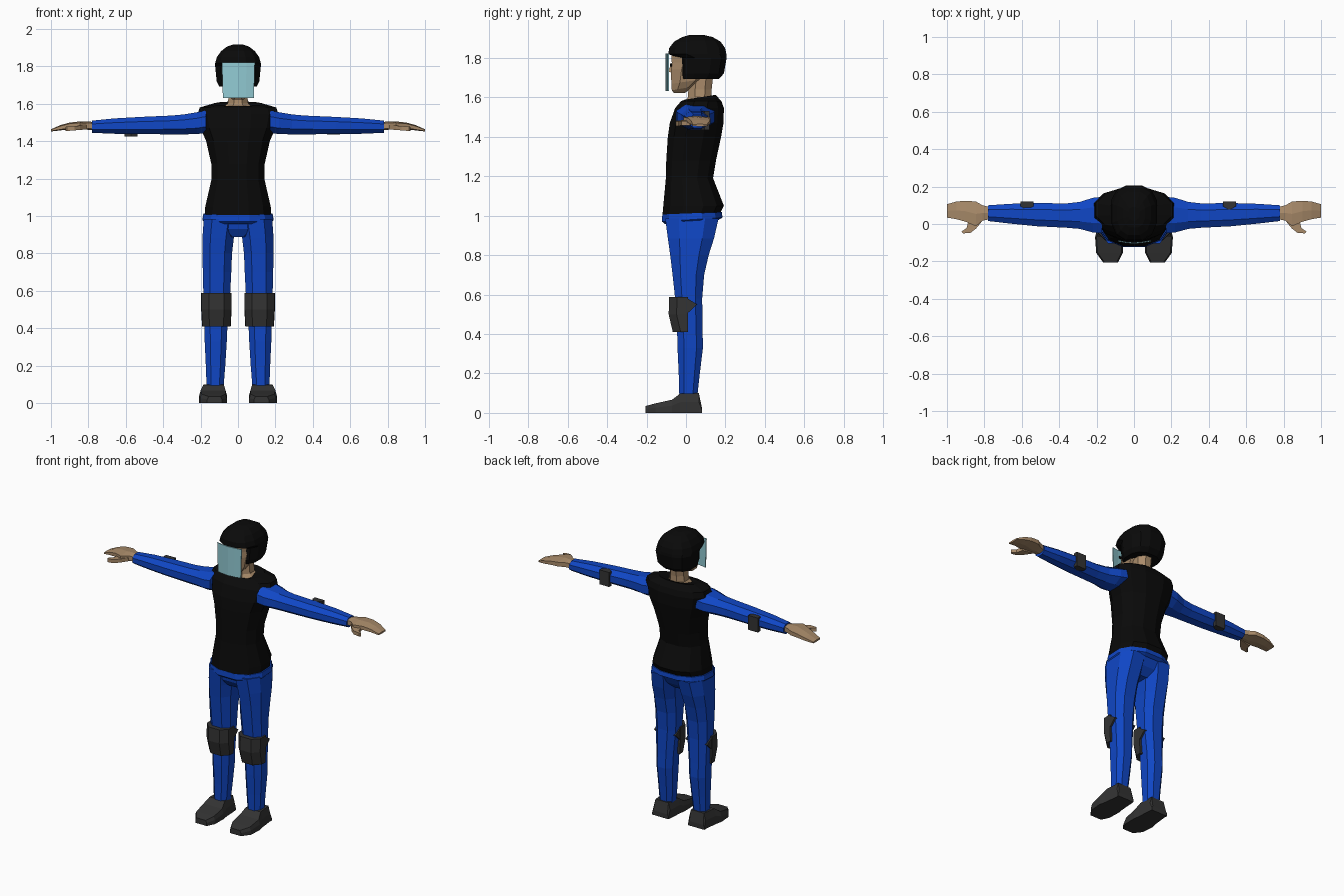
import bpy, bmesh, math
from mathutils import Vector


def material(name, rgb):
    m = bpy.data.materials.new(name)
    m.diffuse_color = (*rgb, 1)
    return m


BLACK = material("black cloth", (0.003, 0.003, 0.003))
BLUE = material("blue cloth", (0.005, 0.062, 0.56))
SKIN = material("skin", (0.40, 0.26, 0.145))
GREY = material("dark grey rubber", (0.033, 0.033, 0.033))
GLASS = material("pale visor", (0.29, 0.60, 0.66))


def finish(name, bm, mat, mirror=False):
    bmesh.ops.recalc_face_normals(bm, faces=bm.faces)
    me = bpy.data.meshes.new(name)
    bm.to_mesh(me)
    bm.free()
    ob = bpy.data.objects.new(name, me)
    bpy.context.collection.objects.link(ob)
    me.materials.append(mat)
    if mirror:
        ob.modifiers.new("mirror", 'MIRROR').use_mirror_merge = False
    return ob


def loft(name, mat, rings, n=8, power=1.0, axis='z', tilt=None, mirror=False):
    """Skin rings of (position, a0, a1, b0, b1); a,b = x,y for axis z and y,z for axis x."""
    bm = bmesh.new()
    grow = 1 / math.cos(math.pi / n)
    loops = []
    for k, (p, a0, a1, b0, b1) in enumerate(rings):
        loop = []
        for i in range(n):
            t = 2 * math.pi * (i + 0.5) / n
            c, s = [math.copysign(min(1, abs(v * grow)) ** power, v) for v in (math.cos(t), math.sin(t))]
            a = (a0 + a1) / 2 + c * (a1 - a0) / 2
            b = (b0 + b1) / 2 + s * (b1 - b0) / 2
            lift = tilt.get(k, 0) * s if tilt else 0
            loop.append(bm.verts.new((a, b, p + lift) if axis == 'z' else (p, a, b)))
        loops.append(loop)
    for r, q in zip(loops, loops[1:]):
        for i in range(n):
            j = (i + 1) % n
            bm.faces.new((r[i], r[j], q[j], q[i]))
    bm.faces.new(loops[0])
    bm.faces.new(loops[-1])
    return finish(name, bm, mat, mirror)


def prism(name, mat, outline, lo, hi, place, mirror=False):
    """Extrude a 2D outline from lo to hi; place maps (u, v, w) to a point."""
    bm = bmesh.new()
    ends = [[bm.verts.new(place(u, v, w)) for u, v in outline] for w in (lo, hi)]
    n = len(outline)
    for i in range(n):
        j = (i + 1) % n
        bm.faces.new((ends[0][i], ends[0][j], ends[1][j], ends[1][i]))
    bm.faces.new(ends[0])
    bm.faces.new(ends[1])
    return finish(name, bm, mat, mirror)


# Shirt with flared hem, narrow waist and broad shoulders
loft("shirt", BLACK, [
    (1.005, -.178, .178, -.12, .175), (1.05, -.175, .175, -.115, .192),
    (1.19, -.143, .143, -.102, .137), (1.28, -.143, .143, -.10, .152),
    (1.40, -.17, .17, -.092, .178), (1.47, -.20, .20, -.082, .19),
    (1.545, -.215, .215, -.055, .192), (1.58, -.205, .205, -.025, .18),
    (1.60, -.125, .125, -.005, .15), (1.59, -.07, .07, .005, .13)],
    n=12, power=.85, tilt={0: .012, 8: .012, 9: .015})

# Trousers: waistband, seat and legs
loft("waistband", BLUE, [
    (.968, -.178, .178, -.108, .165), (.98, -.19, .19, -.122, .185),
    (1.012, -.185, .185, -.12, .182)], n=12, power=.85, tilt={0: .01, 1: .01, 2: .006})
loft("trouser_seat", BLUE, [
    (.887, -.06, .06, -.06, .09), (.93, -.13, .13, -.09, .135),
    (.985, -.175, .175, -.10, .165)], power=.8)
loft("trouser_leg", BLUE, [
    (.09, .077, .168, -.034, .058), (.20, .068, .172, -.037, .07),
    (.33, .06, .178, -.043, .086), (.42, .056, .18, -.045, .084),
    (.58, .042, .185, -.055, .082), (.70, .036, .188, -.068, .092),
    (.80, .032, .190, -.08, .115), (.885, .022, .190, -.092, .142),
    (.985, .006, .183, -.105, .165)], power=.8, mirror=True)

# Shoes with a low tapered toe
bm = bmesh.new()
rows = []
for y, x0, x1, z in [(-.205, .085, .165, .035), (-.155, .06, .202, .048), (-.07, .058, .208, .067),
                     (-.03, .064, .198, .098), (.065, .07, .188, .10), (.08, .072, .19, .0)]:
    inset = .008 if z < .09 else .012
    h = max(z, .03)
    rows.append([bm.verts.new(p) for p in ((x0, y, 0), (x1, y, 0), (x1, y, h * .55),
                 (x1 - inset, y, h), (x0 + inset, y, h), (x0, y, h * .55))])
for r, q in zip(rows, rows[1:]):
    for i in range(6):
        bm.faces.new((r[i], r[(i + 1) % 6], q[(i + 1) % 6], q[i]))
bm.faces.new(rows[0])
bm.faces.new(rows[-1])
finish("shoe", bm, GREY, True)

# Knee pads: angular front shell plus pointed side tabs
pad = [(.034, .01), (.036, -.045), (.075, -.085), (.155, -.085), (.195, -.045), (.197, .01)]
bm = bmesh.new()
levels = []
for z, s, dy in [(.41, .94, .018), (.50, 1.0, -.003), (.588, 1.0, .0)]:
    levels.append([bm.verts.new((.116 + (x - .116) * s, y + dy if y < 0 else y, z)) for x, y in pad])
for r, q in zip(levels, levels[1:]):
    for i in range(6):
        bm.faces.new((r[i], r[(i + 1) % 6], q[(i + 1) % 6], q[i]))
bm.faces.new(levels[0])
bm.faces.new(levels[-1])
finish("knee_pad", bm, GREY, True)
for side, lo, hi in (("inner", .036, .056), ("outer", .172, .194)):
    prism(side + "_knee_tab", GREY, [(0, .585), (.056, .55), (.02, .515), (0, .50)], lo, hi,
          lambda u, v, w: (w, u, v), True)

# Sleeves
loft("sleeve", BLUE, [
    (.17, -.05, .145, 1.445, 1.565), (.22, -.045, .14, 1.438, 1.555),
    (.29, -.026, .118, 1.437, 1.543), (.36, -.02, .11, 1.437, 1.537),
    (.52, -.012, .112, 1.438, 1.53), (.66, .002, .108, 1.44, 1.522),
    (.78, .016, .10, 1.445, 1.51)], axis='x', power=.9, mirror=True)

# Hands: flat drooping mitten and thumb
loft("hand", SKIN, [
    (.77, .026, .09, 1.458, 1.503), (.81, .018, .10, 1.462, 1.506),
    (.845, -.012, .12, 1.464, 1.506), (.90, .012, .124, 1.464, 1.50),
    (.95, .026, .12, 1.458, 1.486), (1.0, .034, .106, 1.452, 1.464)],
    axis='x', n=6, power=.75, mirror=True)
prism("thumb", SKIN, [(.80, .03), (.845, -.025), (.875, -.048), (.915, -.05), (.922, -.04),
                      (.895, -.022), (.885, .02)], 1.464, 1.487,
      lambda u, v, w: (u, v, w - (u - .80) * .08), True)

# Elbow pads on the back of each sleeve
for name, cx, bottom in (("left_elbow_pad", .51, 1.435), ("right_elbow_pad", -.572, 1.425)):
    prism(name, GREY, [(-.035, .095), (-.035, .12), (.035, .12), (.035, .095), (0, .075)],
          bottom, bottom + .095, lambda u, v, w: (cx + u, v, w))

# Neck and head
loft("neck", SKIN, [
    (1.575, -.085, .085, -.01, .14), (1.602, -.055, .055, .01, .13),
    (1.64, -.05, .05, .012, .13), (1.73, -.052, .052, .02, .14)], tilt={0: .012})
loft("head", SKIN, [
    (1.622, -.03, .03, -.062, -.005), (1.645, -.05, .05, -.072, .04),
    (1.68, -.066, .066, -.074, .09), (1.74, -.076, .076, -.077, .13),
    (1.775, -.078, .078, -.072, .15), (1.83, -.078, .078, -.075, .15)],
    power=.85, tilt={1: .01, 2: .012})
bm = bmesh.new()
nose = [bm.verts.new(p) for p in ((0, -.07, 1.775), (-.015, -.07, 1.725), (.015, -.07, 1.725), (0, -.093, 1.73))]
for f in ((0, 1, 3), (0, 3, 2), (1, 2, 3), (0, 2, 1)):
    bm.faces.new([nose[i] for i in f])
finish("nose", bm, SKIN)
prism("eye", BLACK, [(.02, 1.757), (.05, 1.757), (.05, 1.77), (.02, 1.77)], -.08, -.072,
      lambda u, v, w: (u, w, v), True)

# Helmet: cheek and neck guard below, brimmed dome above
loft("helmet", BLACK, [
    (1.692, -.10, .10, -.03, .165), (1.72, -.114, .114, -.036, .192),
    (1.80, -.122, .122, -.036, .206), (1.818, -.122, .122, -.09, .205),
    (1.85, -.113, .113, -.085, .198), (1.882, -.09, .09, -.06, .175),
    (1.905, -.06, .06, -.02, .135), (1.916, -.03, .03, .02, .09)], n=12, power=.8)

# Face visor: thin creased plate
prism("visor", GLASS, [(-.086, -.093), (-.045, -.101), (.0, -.105), (.045, -.101), (.09, -.093),
                       (.09, -.087), (.045, -.095), (0, -.099), (-.045, -.095), (-.086, -.087)],
      1.632, 1.822, lambda u, v, w: (u * (.94 + .06 * (w - 1.632) / .19), v, w))
